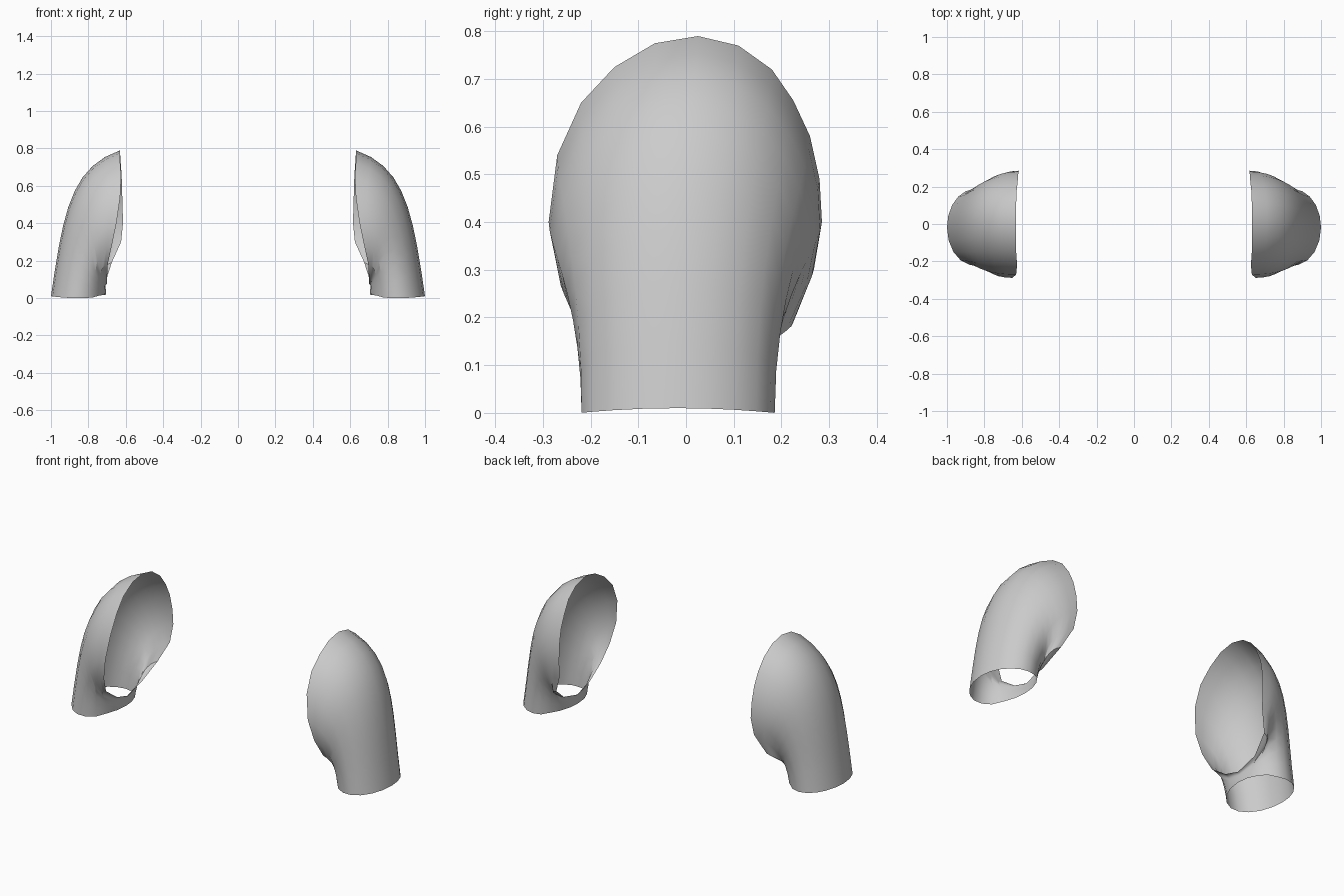
import bpy
from math import sin, cos, pi
from mathutils import Vector

if "Cube" in bpy.data.objects:
    bpy.data.objects.remove(bpy.data.objects["Cube"])

# armhole edge (x, y, z): from shoulder top down the front to the underarm, then the back
TOP = (.63, .025, .79)
FRONT = [(.63, -.065, .775), (.63, -.15, .725), (.625, -.22, .65), (.63, -.27, .54),
         (.65, -.288, .40), (.675, -.265, .28), (.697, -.215, .18), (.70, -.11, .105)]
TIP = (.70, -.01, .075)
BACK = [(.63, .11, .77), (.627, .18, .72), (.622, .225, .655), (.62, .26, .58),
        (.617, .28, .49), (.615, .285, .40), (.625, .268, .30), (.675, .225, .19),
        (.70, .12, .11)]
STEPS = 9


def cuff(a):
    # hem ring, a = 0 outside, pi at the underarm, slightly arched
    z = .01 * cos(a) ** 2 + (.008 if cos(a) < -.5 else 0)
    return Vector((.853 + .147 * cos(a), -.018 + .204 * sin(a), z))


def bezier(p, q, t):
    length = (q - p).length
    c1 = p + Vector((.31, 0, -.105)) * length
    c2 = q + Vector((-.075, 0, .51)) * length
    s = 1 - t
    return p * s**3 + c1 * 3 * s * s * t + c2 * 3 * s * t * t + q * t**3


def sleeve(name, side):
    # loop of (armhole point, matching hem angle)
    loop = [(TOP, 0)]
    loop += [(p, -pi * (i + 1) / 9) for i, p in enumerate(FRONT)]
    loop += [(TIP, pi)]
    loop += [(p, pi * (i + 1) / 10) for i, p in reversed(list(enumerate(BACK)))]
    n = len(loop)
    verts, faces = [], []
    for p, a in loop:
        for k in range(STEPS + 1):
            v = bezier(Vector(p), cuff(a), k / STEPS)
            verts.append((v.x * side, v.y, v.z))
    w = STEPS + 1
    for i in range(n):
        j = (i + 1) % n
        for k in range(STEPS):
            f = (i * w + k, i * w + k + 1, j * w + k + 1, j * w + k)
            faces.append(f[::-1] if side > 0 else f)
    me = bpy.data.meshes.new(name)
    me.from_pydata(verts, [], faces)
    me.update()
    # outward normals: the outer shoulder face must face away from the centre
    if me.polygons[STEPS // 2].normal.x * side < 0:
        me.flip_normals()
    ob = bpy.data.objects.new(name, me)
    bpy.context.collection.objects.link(ob)
    bpy.ops.object.select_all(action='DESELECT')
    ob.select_set(True)
    bpy.context.view_layer.objects.active = ob
    bpy.ops.object.shade_smooth_by_angle(angle=pi / 6)


sleeve("right_sleeve", 1)
sleeve("left_sleeve", -1)
